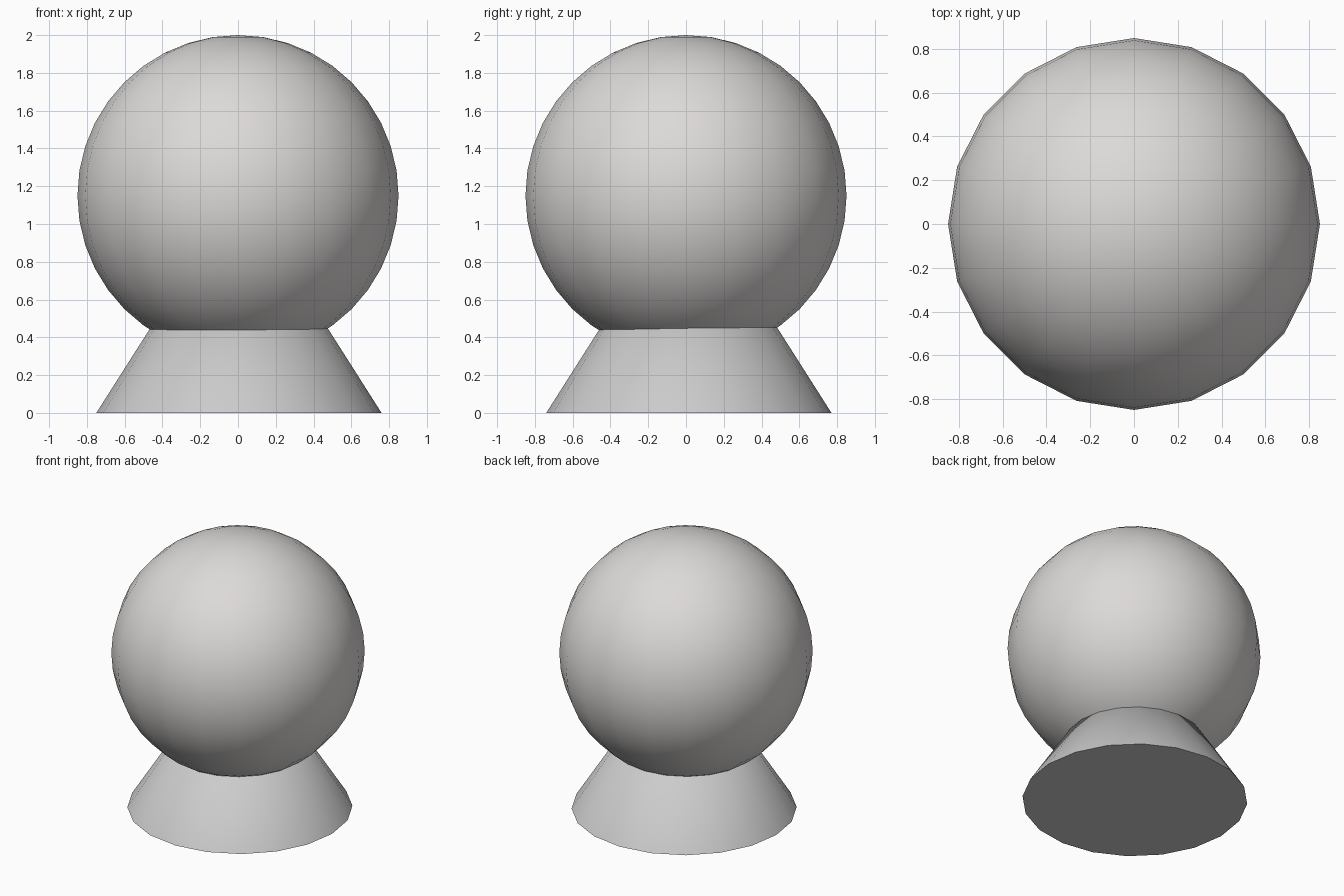
import bpy
import math

if "Cube" in bpy.data.objects:
    bpy.data.objects.remove(bpy.data.objects["Cube"])

SIDES = 20
BALL_R, BALL_Z = 0.85, 1.15
BASE_R, TIP_Z = 0.755, 1.187

# Tapered base, its tip hidden inside the ball
bpy.ops.mesh.primitive_cone_add(vertices=SIDES, radius1=BASE_R, radius2=0,
                                depth=TIP_Z, location=(0.005, 0.015, TIP_Z / 2))
bpy.context.object.name = "base_cone"
bpy.ops.object.shade_smooth_by_angle(angle=math.radians(30))

# Smooth ball resting in the base
bpy.ops.mesh.primitive_uv_sphere_add(segments=SIDES, ring_count=SIDES,
                                     radius=BALL_R, location=(0, 0, BALL_Z))
ball = bpy.context.object
ball.name = "ball"
bpy.ops.object.shade_smooth_by_angle(angle=math.radians(30))

# Warm light grey ball
mat = bpy.data.materials.new("warm_grey")
mat.diffuse_color = (0.72, 0.70, 0.69, 1)
mat.use_nodes = True
mat.node_tree.nodes["Principled BSDF"].inputs["Base Color"].default_value = mat.diffuse_color
ball.data.materials.append(mat)
